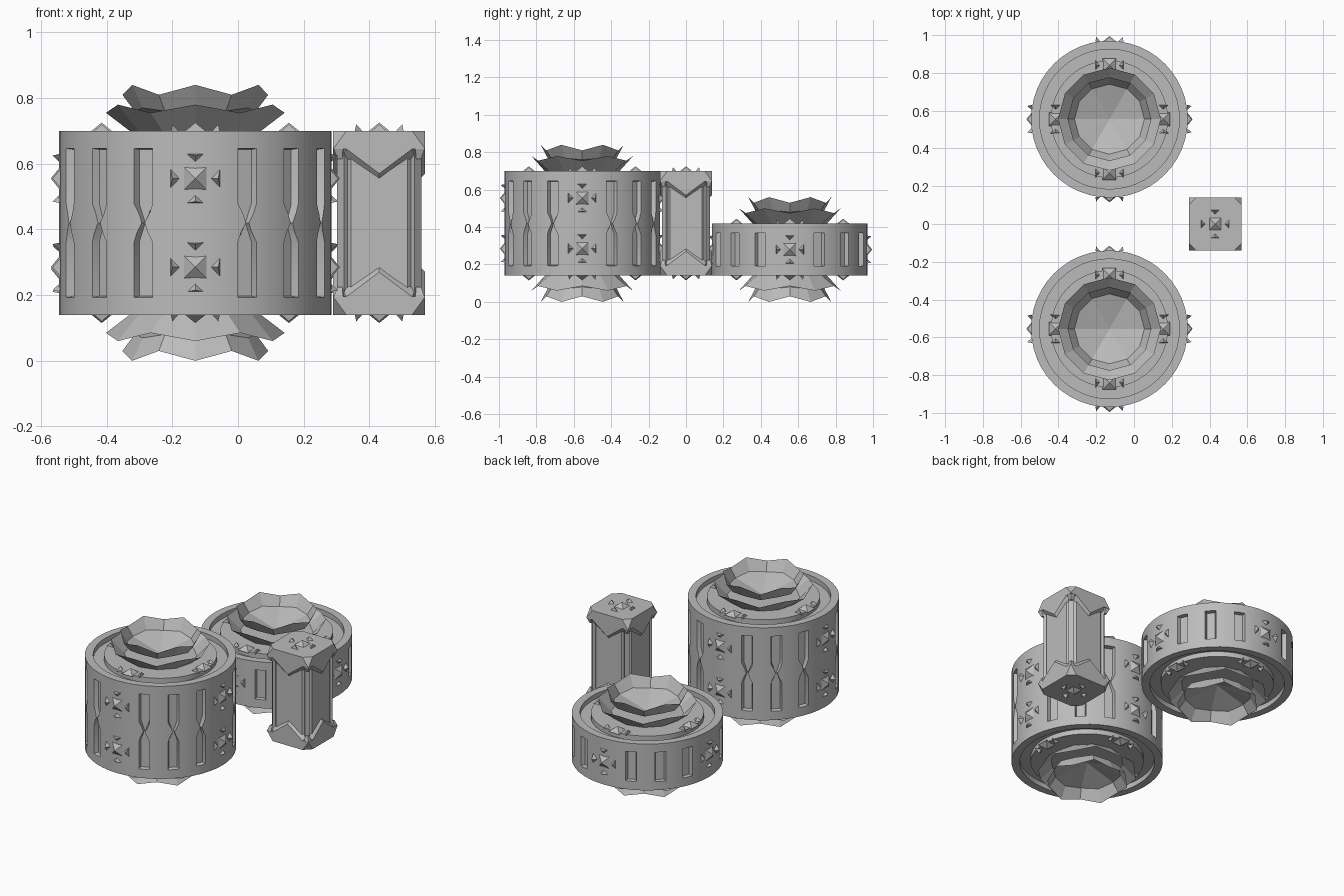
import bpy, bmesh, math
from mathutils import Matrix, Vector

if "Cube" in bpy.data.objects:
    bpy.data.objects.remove(bpy.data.objects["Cube"])

stone = bpy.data.materials.new("stone_grey")
stone.diffuse_color = (0.5, 0.5, 0.5, 1)
stone.use_nodes = True
stone.node_tree.nodes["Principled BSDF"].inputs["Base Color"].default_value = stone.diffuse_color
TAU = math.tau


def make(name, bm, smooth=False, recalc=True):
    if recalc:
        bmesh.ops.recalc_face_normals(bm, faces=bm.faces)
    me = bpy.data.meshes.new(name)
    bm.to_mesh(me)
    bm.free()
    me.materials.append(stone)
    ob = bpy.data.objects.new(name, me)
    bpy.context.collection.objects.link(ob)
    if smooth:
        smooth_object(ob)
    return ob


def activate(ob):
    bpy.ops.object.select_all(action='DESELECT')
    bpy.context.view_layer.objects.active = ob
    ob.select_set(True)


def smooth_object(ob):
    activate(ob)
    bpy.ops.object.shade_smooth_by_angle(angle=math.radians(30))


def solid(bm, lower, upper):
    """Closed solid joining two matching outlines."""
    a = [bm.verts.new(p) for p in lower]
    b = [bm.verts.new(p) for p in upper]
    n = len(a)
    bm.faces.new(a[::-1])
    bm.faces.new(b)
    for i in range(n):
        j = (i + 1) % n
        bm.faces.new((a[i], a[j], b[j], b[i]))


def pointed(bm, base, tip):
    v = [bm.verts.new(p) for p in base]
    t = bm.verts.new(tip)
    bm.faces.new(v[::-1])
    for i in range(len(v)):
        bm.faces.new((v[i], v[(i + 1) % len(v)], t))


def frame(origin, out, up):
    """Matrix whose local z points outward from a surface."""
    n, v = Vector(out), Vector(up)
    m = Matrix((v.cross(n), v, n)).transposed().to_4x4()
    m.translation = origin
    return m


def stud(bm, m, sides=(0, 1, 2, 3)):
    """Pyramid with small darts pointing at it."""
    s = 0.036
    pointed(bm, [m @ Vector(p) for p in ((-s, -s, -.004), (s, -s, -.004), (s, s, -.004), (-s, s, -.004))],
            m @ Vector((0, 0, .025)))
    for k in sides:
        q = m @ Matrix.Rotation(k * TAU / 4, 4, 'Z')
        pointed(bm, [q @ Vector(p) for p in ((.048, 0, -.004), (.075, -.027, -.004), (.075, .027, -.004))],
                q @ Vector((.07, 0, .02)))


def rings(rows, n, s, origin, facing):
    """Open petal surface; each row is radius, z at even and odd corners."""
    bm = bmesh.new()
    loops = [[bm.verts.new(Vector(origin) + Vector((r * math.cos(TAU * i / n), r * math.sin(TAU * i / n),
              s * (z1 if i % 2 else z0)))) for i in range(n)] for r, z0, z1 in rows]
    for a, b in zip(loops, loops[1:]):
        for i in range(n):
            j = (i + 1) % n
            bm.faces.new((a[i], a[j], b[j], b[i]))
    bmesh.ops.remove_doubles(bm, verts=bm.verts, dist=1e-5)
    bm.normal_update()
    if sum(f.normal.z for f in bm.faces) * s * facing < 0:
        bmesh.ops.reverse_faces(bm, faces=bm.faces)
    return bm


def drum(name, cx, cy, top):
    bot, R = 0.14, 0.415
    # body: turned profile with a groove in both ends
    half = [(0, 0), (.31, 0), (.31, -.03), (.37, -.03), (.37, 0), (R, 0)]
    prof = [(r, top + z) for r, z in half] + [(r, bot - z) for r, z in half[::-1]]
    bm = bmesh.new()
    vs = [bm.verts.new((r, 0, z)) for r, z in prof]
    es = [bm.edges.new(p) for p in zip(vs, vs[1:])]
    bmesh.ops.spin(bm, geom=vs + es, axis=(0, 0, 1), cent=(0, 0, 0), angle=TAU, steps=48)
    bmesh.ops.remove_doubles(bm, verts=bm.verts, dist=1e-4)
    bmesh.ops.translate(bm, verts=bm.verts, vec=(cx, cy, 0))
    body = make(name + "_body", bm)

    # slots: hourglass on the tall drum, plain on the short one
    mid, h, w = (top + bot) / 2, (top - bot) / 2 - .05, .033
    if top > .5:
        shape = [(-w, -h), (w, -h), (w, -.06), (.005, 0), (w, .06), (w, h), (-w, h), (-w, .06), (-.005, 0), (-w, -.06)]
    else:
        shape = [(-w, -h), (w, -h), (w, h), (-w, h)]
    bm = bmesh.new()
    for k in range(16):
        if k % 4:
            a = k * TAU / 16
            out = (math.cos(a), math.sin(a), 0)
            m = frame((cx, cy, mid), out, (0, 0, 1))
            solid(bm, [m @ Vector((x * .7, y * .97, .39)) for x, y in shape],
                  [m @ Vector((x * 1.15, y, .435)) for x, y in shape])
    cutter = make(name + "_slot_cutter", bm)
    cutter.hide_render = True
    cutter.hide_viewport = False
    mod = body.modifiers.new("slots", 'BOOLEAN')
    mod.operation, mod.object, mod.solver = 'DIFFERENCE', cutter, 'EXACT'
    activate(body)
    bpy.ops.object.modifier_apply(modifier="slots")
    bpy.data.objects.remove(cutter)
    smooth_object(body)

    # studs on the wall and on both ends
    bm = bmesh.new()
    for k in range(4):
        a = k * TAU / 4
        out = Vector((round(math.cos(a)), round(math.sin(a)), 0))
        c = Vector((cx, cy, 0))
        for z in ((.285, .555) if top > .5 else (.28,)):
            stud(bm, frame(c + out * R + Vector((0, 0, z)), out, (0, 0, 1)))
        for s, z in ((1, top), (-1, bot)):
            stud(bm, frame(c + out * .285 + Vector((0, 0, z)), (0, 0, s), out), (0, 2))
    make(name + "_studs", bm)

    # blossoms: inner cup and flared outer petals at both ends
    for s, z, tag in ((1, top, "_upper"), (-1, bot, "_lower")):
        o = (cx, cy, z)
        cup = rings([(0, .005, .005), (.185, .06, .07), (.222, .11, .14)], 12, s, o, 1)
        make(name + tag + "_cup", cup, recalc=False)
        petals = rings([(.2, 0, 0), (.272, .055, .08)], 12, s, o, -1)
        make(name + tag + "_petals", petals, recalc=False)


drum("tall_drum", -.13, -.555, .70)
drum("short_drum", -.13, .555, .42)

# square post: fluted shaft
px, ZM = .43, .42


def outline(h, c, z):
    return [(px + x, y, z) for x, y in ((-h + c, -h), (h - c, -h), (h, -h + c), (h, h - c),
                                        (h - c, h), (-h + c, h), (-h, h - c), (-h, -h + c))]


bm = bmesh.new()
solid(bm, outline(.126, .04, .17), outline(.126, .04, .67))
for k in range(4):  # raised corner ribs
    q = Matrix.Translation((px, 0, 0)) @ Matrix.Rotation(k * TAU / 4, 4, 'Z')
    rib = [(.085, .105), (.105, .085), (.128, .108), (.108, .128)]
    solid(bm, [q @ Vector((x, y, .18)) for x, y in rib], [q @ Vector((x, y, .66)) for x, y in rib])
make("post_shaft", bm)

# post caps with cut corners, hanging points and a stud
for s, name in ((1, "post_top_cap"), (-1, "post_bottom_cap")):
    bm = bmesh.new()
    pts = outline(.14, .04, ZM + s * .28)
    pts += [(px + x, y, ZM + s * z) for x in (-.14, .14) for y in (-.14, .14) for z in (.225,)]
    bmesh.ops.convex_hull(bm, input=[bm.verts.new(p) for p in pts])
    for k in range(4):
        q = Matrix.Translation((px, 0, ZM)) @ Matrix.Rotation(k * TAU / 4, 4, 'Z')
        tri = [(-.1, .235), (.1, .235), (.1, .225), (0, .15), (-.1, .225)]
        solid(bm, [q @ Vector((x, -.14, s * z)) for x, z in tri],
              [q @ Vector((x * 1.1, -.12, s * (z - .02))) for x, z in tri])
        # small drop at each corner
        drop = [(.11, .14), (.14, .14), (.14, .11), (.1, .1)]
        solid(bm, [q @ Vector((x, y, s * .23)) for x, y in drop],
              [q @ Vector((.115 + (x - .115) * .5, .115 + (y - .115) * .5, s * .195)) for x, y in drop])
    stud(bm, frame((px, 0, ZM + s * .28), (0, 0, s), (0, 1, 0)))
    make(name, bm)
